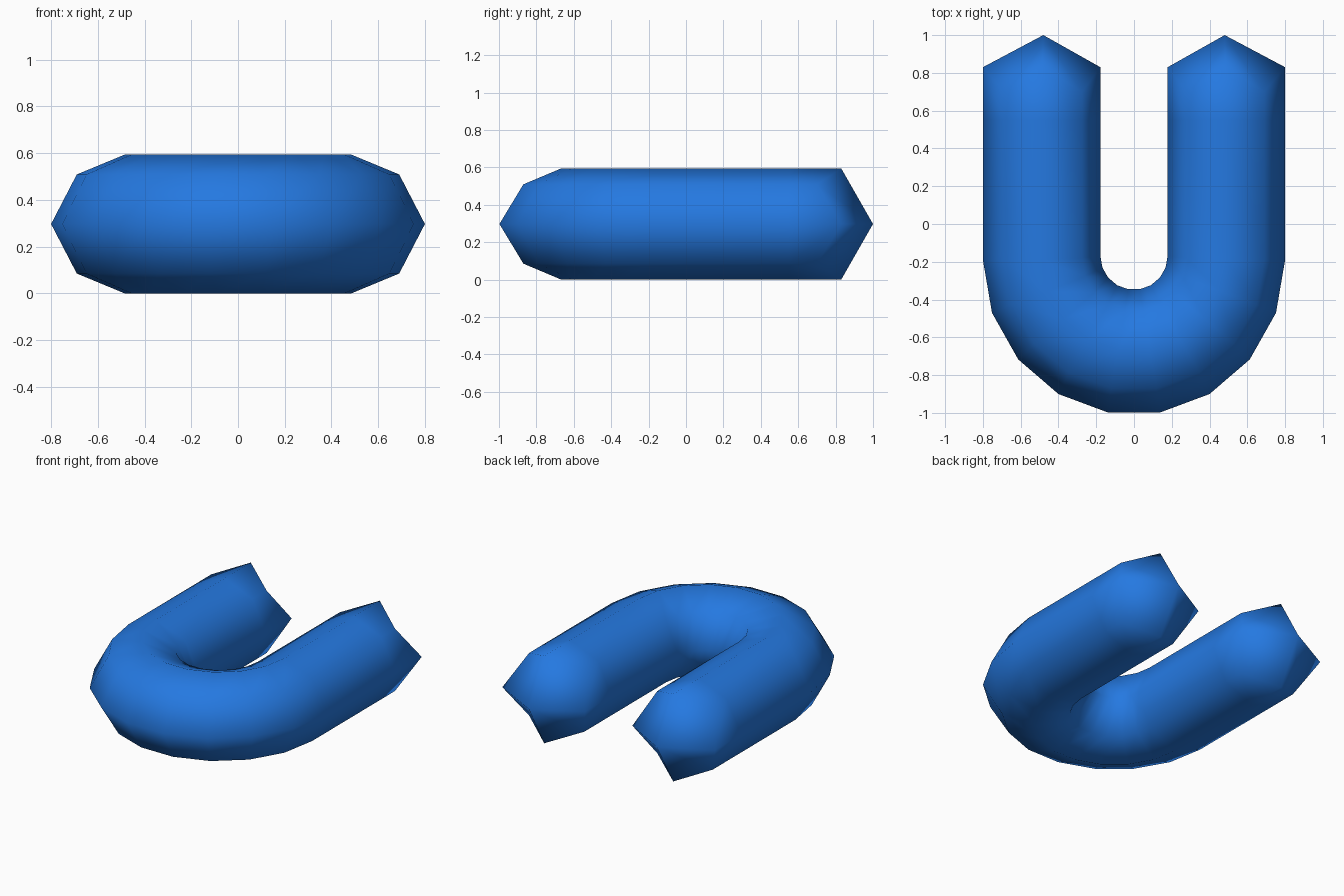
import bpy, bmesh, math

if "Cube" in bpy.data.objects:
    bpy.data.objects.remove(bpy.data.objects["Cube"])

blue = bpy.data.materials.new("blue")
blue.diffuse_color = (0.018, 0.19, 0.75, 1)
blue.use_nodes = True
blue.node_tree.nodes["Principled BSDF"].inputs["Base Color"].default_value = blue.diffuse_color

MID = 0.297
# Eight-sided section, outer side first: x radius, y radius, bend centre y, height, leg end y
section = [
    (0.80, 0.82, -0.19, 0.0, 0.83),
    (0.69, 0.69, -0.19, 0.212, 0.70),
    (0.485, 0.485, -0.19, 0.297, 0.83),
    (0.275, 0.285, -0.18, 0.212, 0.70),
    (0.178, 0.178, -0.17, 0.0, 0.83),
    (0.275, 0.285, -0.18, -0.212, 0.70),
    (0.485, 0.485, -0.19, -0.297, 0.83),
    (0.69, 0.69, -0.19, -0.212, 0.70),
]

bm = bmesh.new()


def leg_ring(side, y=None):
    """Section across a straight leg; without y it is the scalloped leg end."""
    return [bm.verts.new((side * a, end if y is None else y, MID + z))
            for a, b, cy, z, end in section]


def bend_ring(angle):
    c, s = math.cos(angle), math.sin(angle)
    return [bm.verts.new((-a * c, cy - b * s, MID + z)) for a, b, cy, z, end in section]


# Left leg, half-circle bend in nine steps, right leg
rings = [leg_ring(-1), leg_ring(-1, 0.55)]
rings += [bend_ring(math.radians(20 * i)) for i in range(10)]
rings += [leg_ring(1, 0.55), leg_ring(1)]
for r, q in zip(rings, rings[1:]):
    for i in range(8):
        j = (i + 1) % 8
        bm.faces.new((r[i], r[j], q[j], q[i]))

# Pointed ends, four faces each
for ring, side in ((rings[0], -1), (rings[-1], 1)):
    tip = bm.verts.new((side * 0.48, 1.0, MID))
    for i in range(0, 8, 2):
        bm.faces.new((tip, ring[i], ring[i + 1], ring[(i + 2) % 8]))

bmesh.ops.recalc_face_normals(bm, faces=bm.faces[:])
for f in bm.faces:
    f.smooth = True

mesh = bpy.data.meshes.new("u_tube")
bm.to_mesh(mesh)
bm.free()
mesh.materials.append(blue)
tube = bpy.data.objects.new("u_tube", mesh)
bpy.context.collection.objects.link(tube)
